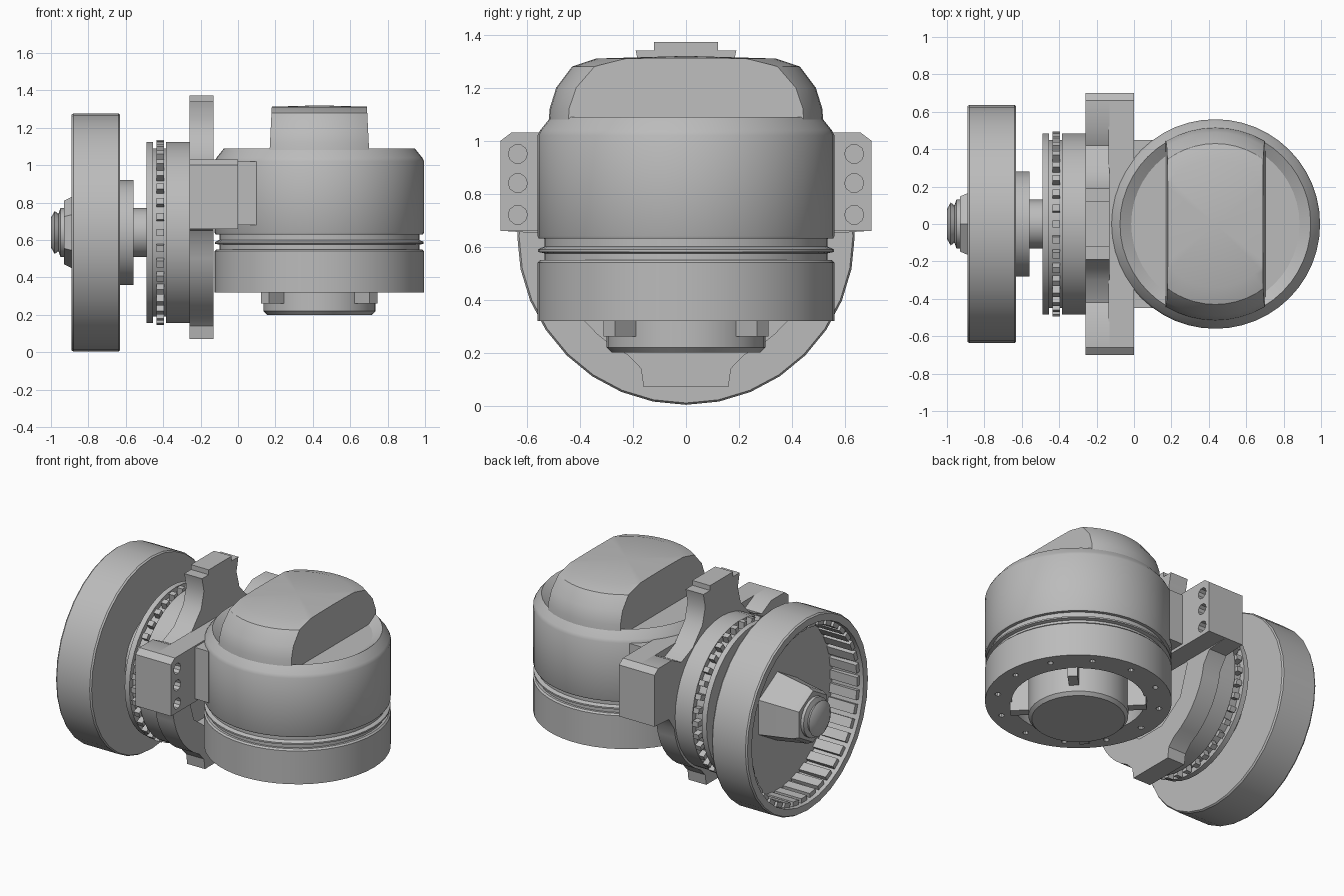
import bpy, bmesh, math
from mathutils import Matrix, Vector

if "Cube" in bpy.data.objects:
    bpy.data.objects.remove(bpy.data.objects["Cube"], do_unlink=True)

grey = bpy.data.materials.new("metal_grey")
grey.use_nodes = True
COLOUR = (0.5, 0.5, 0.5, 1)
grey.diffuse_color = COLOUR
grey.node_tree.nodes["Principled BSDF"].inputs["Base Color"].default_value = COLOUR

AXIS_Z = 0.64      # height of the horizontal rotor axis
DRUM_X = 0.435     # position of the upright motor axis
TO_X = Matrix.Translation((0, 0, AXIS_Z)) @ Matrix.Rotation(math.pi / 2, 4, "Y")
TO_Z = Matrix.Translation((DRUM_X, 0, 0))


def finish(name, bm, smooth=True):
    bmesh.ops.recalc_face_normals(bm, faces=bm.faces)
    mesh = bpy.data.meshes.new(name)
    bm.to_mesh(mesh)
    bm.free()
    mesh.materials.append(grey)
    obj = bpy.data.objects.new(name, mesh)
    bpy.context.collection.objects.link(obj)
    if smooth:
        bpy.ops.object.select_all(action="DESELECT")
        obj.select_set(True)
        bpy.context.view_layer.objects.active = obj
        bpy.ops.object.shade_smooth_by_angle(angle=math.radians(32))
    return obj


def lathe(name, profile, place, sides=40):
    """Spin (radius, height) points into a solid; zero radii become poles."""
    bm = bmesh.new()
    verts = [bm.verts.new((r, 0, h)) for r, h in profile]
    edges = [bm.edges.new(p) for p in zip(verts, verts[1:])]
    if profile[0][0] > 0:
        edges.append(bm.edges.new((verts[-1], verts[0])))
    bmesh.ops.spin(bm, geom=verts + edges, cent=(0, 0, 0), axis=(0, 0, 1),
                   angle=math.tau, steps=sides, use_duplicate=False)
    bmesh.ops.remove_doubles(bm, verts=bm.verts, dist=0.0005)
    bm.transform(place)
    return finish(name, bm)


def add_box(bm, size, place):
    bmesh.ops.create_cube(bm, size=1, matrix=place @ Matrix.Diagonal((*size, 1)))


def box(name, low, high):
    low, high = Vector(low), Vector(high)
    bm = bmesh.new()
    add_box(bm, high - low, Matrix.Translation((low + high) / 2))
    return finish(name, bm, False)


def plate(name, half, x0, x1):
    """Extrude a mirrored (y, z) half outline along x."""
    outline = half + [(-y, z) for y, z in reversed(half)]
    bm = bmesh.new()
    face = bm.faces.new([bm.verts.new((x0, y, z)) for y, z in outline])
    moved = bmesh.ops.extrude_face_region(bm, geom=[face])["geom"]
    bmesh.ops.translate(bm, vec=(x1 - x0, 0, 0),
                        verts=[v for v in moved if isinstance(v, bmesh.types.BMVert)])
    return finish(name, bm)


def cut(obj, cutter, operation="DIFFERENCE"):
    mod = obj.modifiers.new("cut", "BOOLEAN")
    mod.operation, mod.object, mod.solver = operation, cutter, "EXACT"
    bpy.context.view_layer.objects.active = obj
    bpy.ops.object.modifier_apply(modifier=mod.name)
    bpy.data.objects.remove(cutter, do_unlink=True)


def drills(name, points, radius, depth, place):
    bm = bmesh.new()
    for p in points:
        bmesh.ops.create_cone(bm, cap_ends=True, segments=10, radius1=radius, radius2=radius,
                              depth=depth, matrix=place @ Matrix.Translation(p))
    obj = finish(name, bm, False)
    obj.hide_render = True
    return obj


# Rotor bell, open to the left end, with a ring of magnets inside
lathe("rotor_bell", [(0, -0.63), (0.63, -0.63), (0.637, -0.64), (0.637, -0.88), (0.63, -0.89),
                     (0.585, -0.89), (0.575, -0.67), (0, -0.67)], TO_X, 32)
bm = bmesh.new()
for i in range(40):
    turn = Matrix.Rotation(math.tau * i / 40, 4, "Z")
    add_box(bm, (0.03, 0.06, 0.2), TO_X @ turn @ Matrix.Translation((0.565, 0, -0.765)))
finish("rotor_magnets", bm, False)

# Hub: shaft and collar, hexagonal nut, stepped tip
lathe("hub_collar", [(0, -0.48), (0.13, -0.48), (0.13, -0.56), (0.28, -0.56), (0.28, -0.64),
                     (0, -0.64)], TO_X, 24)
lathe("hub_nut", [(0, -0.66), (0.23, -0.66), (0.19, -0.89), (0.17, -0.93), (0, -0.93)], TO_X, 6)
lathe("hub_tip", [(0, -0.92), (0.13, -0.92), (0.13, -0.95), (0.1, -0.96), (0.115, -0.98),
                  (0.08, -1.0), (0, -1.0)], TO_X, 16)

# Stator with winding teeth in its groove
lathe("stator", [(0, -0.25), (0.485, -0.25), (0.485, -0.385), (0.45, -0.385), (0.45, -0.455),
                 (0.485, -0.455), (0.485, -0.49), (0, -0.49)], TO_X, 40)
bm = bmesh.new()
for i in range(36):
    turn = Matrix.Rotation(math.tau * i / 36, 4, "Z")
    add_box(bm, (0.06, 0.035, 0.04), TO_X @ turn @ Matrix.Translation((0.465, 0, -0.415)))
finish("stator_teeth", bm, False)

# Bracket: flared top and bottom tabs, side ears and a round body
arc = [(0.5 * math.cos(a), AXIS_Z - 0.5 * math.sin(a))
       for a in (math.radians(d) for d in range(8, 66, 8))]
bracket = plate("bracket", [(0.19, 1.34), (0.17, 1.25), (0.2, 1.14), (0.3, 1.03), (0.42, 0.98),
                            (0.52, 1.03), (0.66, 1.03), (0.7, 1.0), (0.7, 0.66), (0.55, 0.65)]
                + arc + [(0.17, 0.14), (0.16, 0.07), (0, 0.065)][:2], -0.26, -0.13)
cut(bracket, drills("bracket_bore", [(0, 0, -0.2)], 0.34, 0.3, TO_X))
box("top_tab_cap", (-0.26, -0.12, 1.33), (-0.13, 0.12, 1.372))
ears = plate("side_ears", [(0.66, 1.03), (0.7, 1.0), (0.7, 0.66), (0.55, 0.66)], -0.135, 0)
holes = [(AXIS_Z - z, side * 0.635, 0) for z in (0.72, 0.84, 0.95) for side in (-1, 1)]
cut(ears, drills("ear_drill", holes, 0.036, 0.1, TO_X))
box("bridge", (-0.05, -0.45, 0.68), (0.1, 0.45, 1.02))

# Upright motor: lower ring, grooved joint and main drum
ring = lathe("lower_ring", [(0.4, 0.32), (0.56, 0.32), (0.56, 0.54), (0.55, 0.55), (0.4, 0.55)],
             TO_Z, 48)
bolts = [(0.49 * math.cos(a), 0.49 * math.sin(a), 0.32)
         for a in (math.tau * i / 12 for i in range(12))]
cut(ring, drills("bolt_drill", bolts, 0.018, 0.08, TO_Z))
lathe("joint", [(0, 0.5), (0.535, 0.5), (0.535, 0.575), (0.558, 0.58), (0.558, 0.59),
                (0.535, 0.6), (0.535, 0.66), (0, 0.66)], TO_Z, 48)
lathe("drum", [(0, 0.63), (0.555, 0.63), (0.56, 0.64), (0.56, 1.02), (0.55, 1.04),
               (0.51, 1.09), (0.45, 1.05), (0, 1.05)], TO_Z, 48)

# Domed cap, trimmed to a central block with flat sides
dome = lathe("dome_cap", [(0, 1.04), (0.52, 1.04), (0.515, 1.12), (0.49, 1.2), (0.43, 1.28),
                          (0.34, 1.31), (0, 1.32)], TO_Z, 48)
trim = box("dome_trim", (0.165, -0.7, 1.0), (0.705, 0.7, 1.4))
for v in trim.data.vertices:
    if v.co.z > 1.2:
        v.co.x += 0.02 if v.co.x < DRUM_X else -0.02
cut(dome, trim, "INTERSECT")

# Stub below the ring with four supporting ribs
lathe("bottom_stub", [(0, 0.2), (0.28, 0.2), (0.3, 0.22), (0.3, 0.52), (0, 0.52)], TO_Z, 32)
bm = bmesh.new()
for i in range(4):
    turn = Matrix.Rotation(math.tau * (i + 0.5) / 4, 4, "Z")
    add_box(bm, (0.14, 0.06, 0.22), TO_Z @ turn @ Matrix.Translation((0.34, 0, 0.37)))
finish("stub_ribs", bm, False)
